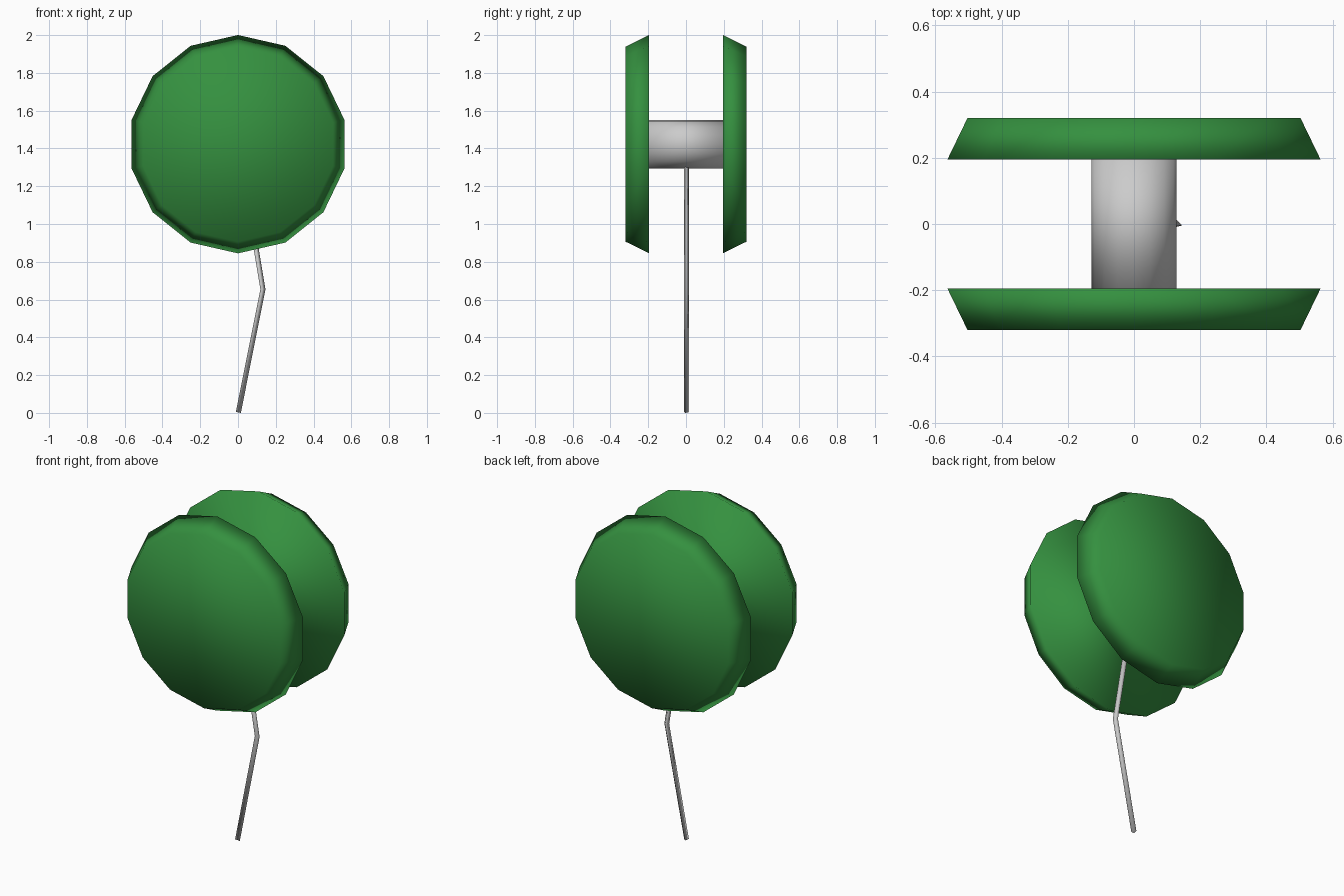
import bpy, bmesh
from math import sin, cos, pi, radians
from mathutils import Vector

if "Cube" in bpy.data.objects:
    bpy.data.objects.remove(bpy.data.objects["Cube"])

CENTRE_Z = 1.4225

green = bpy.data.materials.new("green_plastic")
green.diffuse_color = (0.035, 0.28, 0.05, 1)
green.use_nodes = True
green.node_tree.nodes["Principled BSDF"].inputs["Base Color"].default_value = green.diffuse_color


def loft(name, rings, material=None):
    """Skin a list of matching closed rings and cap both ends."""
    bm = bmesh.new()
    loops = [[bm.verts.new(p) for p in ring] for ring in rings]
    n = len(loops[0])
    for a, b in zip(loops, loops[1:]):
        for i in range(n):
            j = (i + 1) % n
            bm.faces.new((a[i], a[j], b[j], b[i]))
    bm.faces.new(loops[0])
    bm.faces.new(loops[-1])
    bmesh.ops.recalc_face_normals(bm, faces=bm.faces)
    for f in bm.faces:
        f.smooth = True
    mesh = bpy.data.meshes.new(name)
    bm.to_mesh(mesh)
    bm.free()
    obj = bpy.data.objects.new(name, mesh)
    bpy.context.collection.objects.link(obj)
    if material:
        mesh.materials.append(material)
    return obj


def disc_ring(radius, y, sides):
    """Polygon around the y axis with a corner at the top."""
    return [(radius * sin(2 * pi * i / sides), y,
             CENTRE_Z + radius * cos(2 * pi * i / sides)) for i in range(sides)]


# Two tapered discs, wide side facing inward
for side, name in ((-1, "front_disc"), (1, "back_disc")):
    loft(name, [disc_ring(0.578, side * 0.195, 14),
                disc_ring(0.516, side * 0.32, 14)], green)

# Axle between the discs
loft("axle", [disc_ring(0.129, -0.195, 16), disc_ring(0.129, 0.195, 16)])

# Bent three-sided string hanging from the axle
path = [Vector((0, 0, 0.003)), Vector((0.13, 0, 0.655)), Vector((0.022, 0, 1.305))]
across = Vector((0, 1, 0))
rings = []
for k, p in enumerate(path):
    tangent = (path[min(k + 1, 2)] - path[max(k - 1, 0)]).normalized()
    sideways = across.cross(tangent)
    angles = [radians(-16 + 120 * i) for i in range(3)]
    rings.append([p + 0.016 * (cos(a) * sideways + sin(a) * across) for a in angles])
loft("string", rings)
